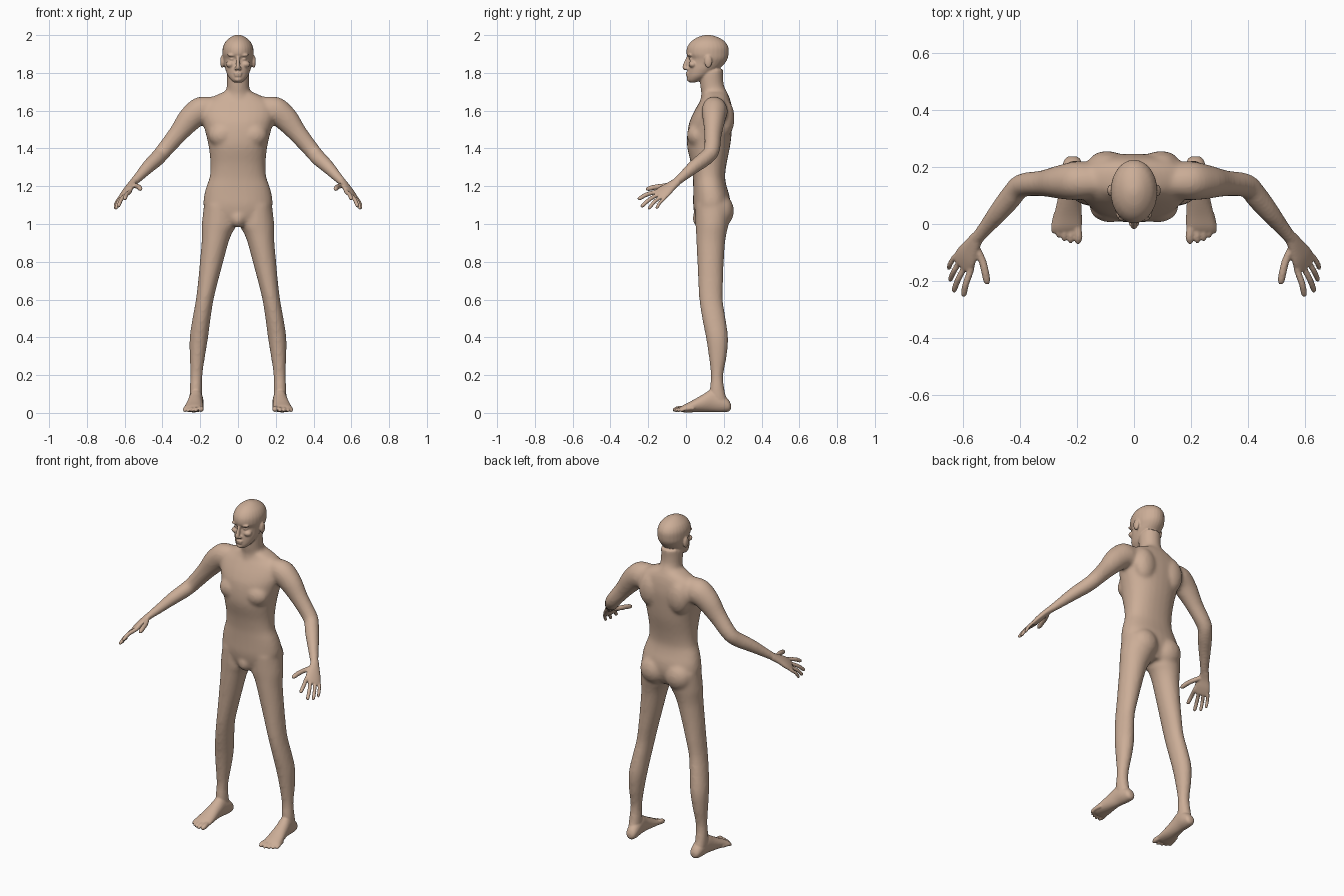
import bpy, bmesh, math
from mathutils import Vector, Matrix

ONE, BOTH = (1,), (1, -1)


def spline(rings, steps=4):
    """Catmull-Rom through rings of (centre, u, v)."""
    out = []
    for i in range(len(rings) - 1):
        a, b = rings[max(i - 1, 0)], rings[i]
        c, d = rings[i + 1], rings[min(i + 2, len(rings) - 1)]
        for k in range(steps):
            t = k / steps
            out.append([0.5 * (2 * q + (r - p) * t + (2 * p - 5 * q + 4 * r - s) * t * t
                               + (3 * q - p - 3 * r + s) * t ** 3)
                        for p, q, r, s in zip(a, b, c, d)])
    return out + [rings[-1]]


def loft(bm, rings, sides=ONE, power=2.0, n=28):
    rings = spline(rings)
    e = 2 / power
    for s in sides:
        loops = []
        for c, u, v in rings:
            loop = []
            for k in range(n):
                a = 2 * math.pi * k / n
                ca, sa = math.cos(a), math.sin(a)
                p = c + u * math.copysign(abs(ca) ** e, ca) + v * math.copysign(abs(sa) ** e, sa)
                loop.append(bm.verts.new((p.x * s, p.y, p.z)))
            loops.append(loop)
        faces = [bm.faces.new(loops[0]), bm.faces.new(loops[-1][::-1])]
        for A, B in zip(loops, loops[1:]):
            for k in range(n):
                j = (k + 1) % n
                faces.append(bm.faces.new((A[k], B[k], B[j], A[j])))
        bmesh.ops.recalc_face_normals(bm, faces=faces)


def level(x, z, rx, yf, yb):
    """Horizontal ring from its front and back depth."""
    return Vector((x, (yf + yb) / 2, z)), Vector((rx, 0, 0)), Vector((0, (yb - yf) / 2, 0))


def upright(x, y, rx, zb, zt):
    """Ring facing along y, from its bottom and top height."""
    return Vector((x, y, (zb + zt) / 2)), Vector((rx, 0, 0)), Vector((0, 0, (zt - zb) / 2))


def tube(points, side):
    """Rings along a path of (x, y, z, radius along side, other radius)."""
    pos = [Vector(p[:3]) for p in points]
    rings = []
    for i, p in enumerate(points):
        t = (pos[min(i + 1, len(pos) - 1)] - pos[max(i - 1, 0)]).normalized()
        u = Vector(side)
        u = (u - t * u.dot(t)).normalized()
        rings.append((pos[i], u * p[3], t.cross(u) * p[4]))
    return rings


def digit(bm, path, r):
    """Finger or toe with a rounded tip."""
    pts = [Vector(p) for p in path]
    end = (pts[-1] - pts[-2]).normalized()
    rows = [(*p, r, r) for p in pts[:-1]]
    rows += [(*(pts[-1] - end * r), r * .9, r * .9), (*pts[-1], r * .4, r * .4)]
    loft(bm, tube(rows, (.7, .1, .7)), BOTH, n=14)


def ball(bm, c, r, sides=ONE):
    for s in sides:
        m = Matrix.Translation((c[0] * s, c[1], c[2])) @ Matrix.Diagonal((*r, 1))
        bmesh.ops.create_uvsphere(bm, u_segments=24, v_segments=14, radius=1, matrix=m)


def skin(bm, name, voxel, iterations):
    """Fuse overlapping volumes into one smooth skin."""
    me = bpy.data.meshes.new(name)
    bm.to_mesh(me)
    bm.free()
    ob = bpy.data.objects.new(name, me)
    bpy.context.collection.objects.link(ob)
    m = ob.modifiers.new("fuse", 'REMESH')
    m.mode, m.voxel_size, m.use_smooth_shade = 'VOXEL', voxel, True
    m = ob.modifiers.new("soften", 'SMOOTH')
    m.factor, m.iterations = .5, iterations
    dg = bpy.context.evaluated_depsgraph_get()
    ob.data = bpy.data.meshes.new_from_object(ob.evaluated_get(dg))
    ob.modifiers.clear()
    return ob


core = bmesh.new()
# torso
loft(core, [level(0, *r) for r in (
    (1.0, .10, .06, .20), (1.05, .165, .045, .225), (1.1, .183, .038, .235),
    (1.15, .18, .038, .23), (1.2, .167, .038, .215), (1.25, .15, .036, .207),
    (1.32, .146, .026, .215), (1.42, .157, .005, .235), (1.52, .182, .013, .245),
    (1.58, .198, .035, .247), (1.635, .19, .065, .24), (1.67, .14, .085, .23),
    (1.70, .075, .09, .215))], power=2.25)
# neck
loft(core, [level(0, *r) for r in (
    (1.6, .08, .06, .24), (1.68, .067, .08, .225), (1.73, .06, .075, .202),
    (1.78, .06, .07, .197), (1.82, .06, .07, .2))])
# legs
loft(core, [level(*r) for r in (
    (.10, 1.1, .08, .05, .235), (.10, 1.0, .092, .05, .225), (.112, .95, .08, .053, .215),
    (.122, .9, .071, .055, .207), (.14, .8, .062, .06, .2), (.158, .7, .053, .064, .197),
    (.176, .6, .047, .07, .195), (.193, .5, .048, .085, .21), (.207, .4, .049, .105, .223),
    (.215, .3, .041, .12, .216), (.22, .2, .032, .131, .198), (.223, .12, .034, .125, .205),
    (.222, .05, .034, .12, .225))], BOTH)
# arms
loft(core, tube((
    (.12, .155, 1.60, .06, .075), (.2, .152, 1.598, .068, .075), (.255, .148, 1.555, .06, .066),
    (.32, .143, 1.475, .046, .051), (.395, .135, 1.385, .042, .043), (.43, .098, 1.345, .041, .041),
    (.475, .043, 1.303, .036, .036), (.525, -.018, 1.25, .027, .027),
    (.56, -.06, 1.215, .024, .021)), (0, 1, .3)), BOTH)
# buttocks, shoulder blades, chest, groin
ball(core, (.083, .185, 1.07), (.083, .069, .085), BOTH)
ball(core, (.095, .205, 1.56), (.07, .052, .1), BOTH)
ball(core, (.082, .06, 1.47), (.075, .055, .065), BOTH)
ball(core, (0, .075, 1.03), (.04, .04, .05))
base = skin(core, "body_core", .01, 8)

full = bmesh.new()
full.from_mesh(base.data)
bpy.data.objects.remove(base)
# head
loft(full, [level(0, *r) for r in (
    (1.75, .02, .02, .05), (1.762, .036, .009, .09), (1.785, .054, .008, .13),
    (1.82, .067, .01, .175), (1.85, .073, .014, .205), (1.875, .079, .017, .22),
    (1.9, .082, .003, .225), (1.935, .08, .006, .224), (1.965, .066, .026, .206),
    (1.987, .042, .058, .173), (1.998, .02, .09, .14), (2.001, .006, .108, .122))])
# nose, lips, chin
loft(full, tube(((0, .016, 1.893, .008, .008), (0, .004, 1.86, .009, .012),
                 (0, -.007, 1.83, .012, .012), (0, -.003, 1.815, .007, .007)), (1, 0, 0)))
ball(full, (.011, .004, 1.823), (.009, .011, .008), BOTH)
ball(full, (0, .008, 1.798), (.023, .009, .006))
ball(full, (0, .009, 1.786), (.02, .009, .006))
ball(full, (0, .016, 1.765), (.018, .012, .012))
# brows, eyes, cheeks, ears
ball(full, (.03, .02, 1.894), (.027, .012, .008), BOTH)
ball(full, (.031, .03, 1.873), (.014, .013, .008), BOTH)
ball(full, (.04, .036, 1.845), (.024, .022, .018), BOTH)
ball(full, (.083, .118, 1.86), (.011, .02, .034), BOTH)
# palms
loft(full, tube(((.55, -.045, 1.225, .023, .02), (.57, -.078, 1.202, .032, .018),
                 (.588, -.112, 1.175, .044, .018), (.603, -.14, 1.152, .046, .014),
                 (.607, -.148, 1.146, .04, .009)), (-.055, -.05, .035)), BOTH)
# fingers and thumbs
index, little = Vector((.574, -.162, 1.17)), Vector((.63, -.115, 1.135))
tips = ((.60, -.255, 1.13), (.635, -.238, 1.09), (.648, -.2, 1.078), (.652, -.158, 1.08))
for i, tip in enumerate(tips):
    k = index.lerp(little, i / 3)
    wrist = k.lerp(Vector((.56, -.06, 1.215)), .3)
    mid = k.lerp(Vector(tip), .5) + Vector((.004, -.002, .005))
    digit(full, (wrist, k, mid, tip), .0115 - .0008 * i)
digit(full, ((.56, -.075, 1.208), (.535, -.125, 1.2), (.524, -.165, 1.195),
             (.515, -.212, 1.183)), .0135)
# feet
loft(full, [upright(*r) for r in (
    (.216, .238, .014, .02, .045), (.216, .225, .029, .007, .07), (.218, .19, .036, .003, .1),
    (.222, .14, .037, .005, .125), (.227, .09, .041, .005, .098), (.232, .03, .049, .003, .064),
    (.235, -.01, .052, .003, .044), (.236, -.028, .046, .006, .032))], BOTH)
# toes
for x, y, r in ((.196, -.07, .015), (.222, -.068, .0115), (.244, -.06, .011),
                (.264, -.048, .0105), (.281, -.034, .010)):
    digit(full, ((x * .8 + .047, y + .075, .025), (x, y + .03, .021), (x + .001, y, r * .95)), r)
body = skin(full, "body", .005, 2)

# skin colour
mat = bpy.data.materials.new("skin")
mat.diffuse_color = (.6, .42, .31, 1)
body.data.materials.clear()
body.data.materials.append(mat)
